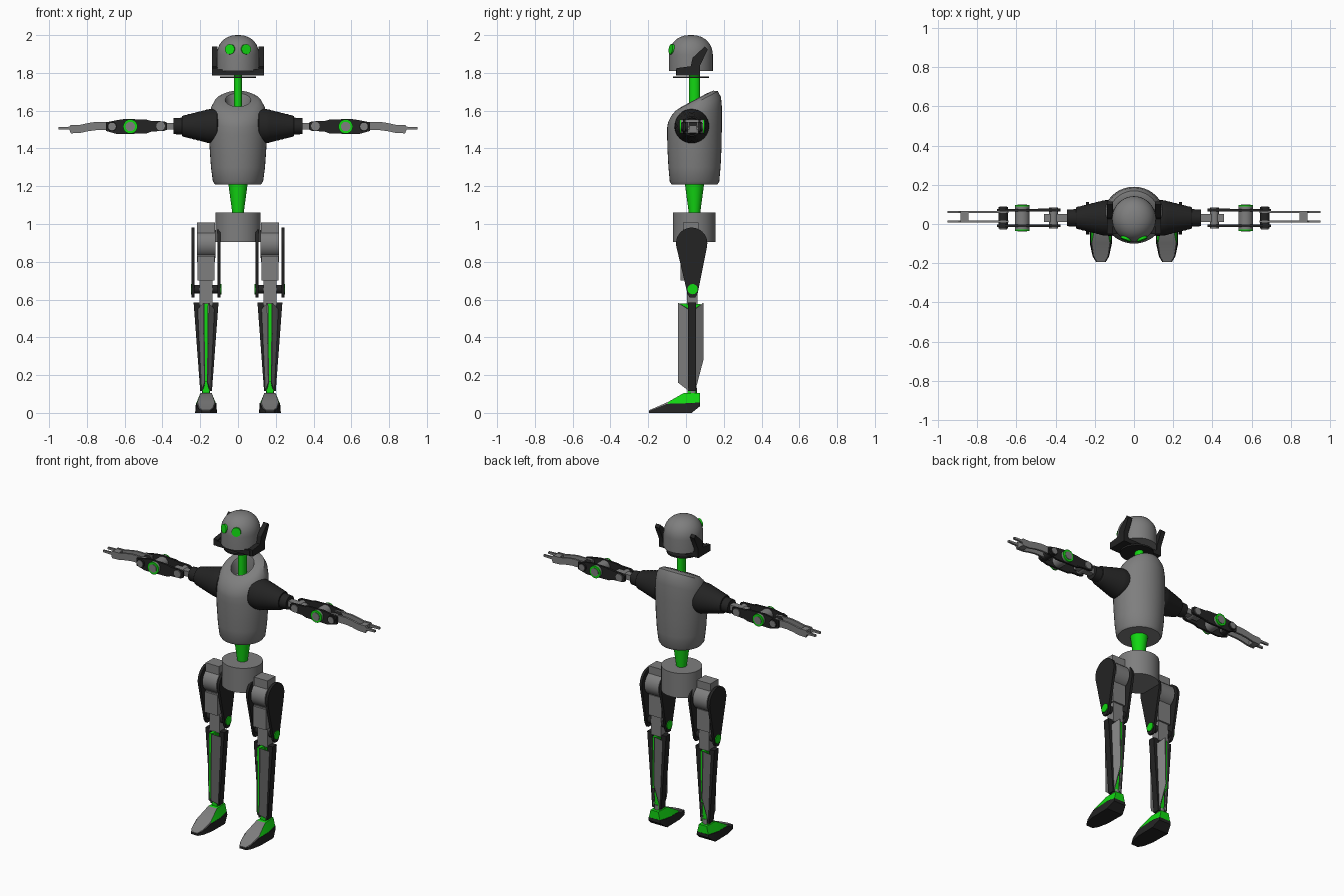
import bpy, bmesh, math
from mathutils import Vector

if "Cube" in bpy.data.objects:
    bpy.data.objects.remove(bpy.data.objects["Cube"])


def material(name, rgb):
    m = bpy.data.materials.new(name)
    m.diffuse_color = (*rgb, 1)
    m.use_nodes = True
    m.node_tree.nodes["Principled BSDF"].inputs["Base Color"].default_value = m.diffuse_color
    return m


GRAY = material("metal gray", (0.21, 0.21, 0.21))
BLACK = material("dark rubber", (0.017, 0.017, 0.017))
GREEN = material("bright green", (0.006, 0.68, 0.006))


def loft(name, rings, mats, mirror=False, rule=None):
    """Skin a list of equal rings, cap both ends, optionally mirror across x."""
    bm = bmesh.new()
    rows = [[bm.verts.new(p) for p in r] for r in rings]
    n = len(rows[0])
    for a, b in zip(rows, rows[1:]):
        for i in range(n):
            bm.faces.new((a[i], a[(i + 1) % n], b[(i + 1) % n], b[i]))
    bm.faces.new(rows[0][::-1])
    bm.faces.new(rows[-1])
    bmesh.ops.recalc_face_normals(bm, faces=bm.faces)
    bm.normal_update()
    if rule:
        for f in bm.faces:
            f.material_index = rule(f.calc_center_median(), f.normal)
    me = bpy.data.meshes.new(name)
    bm.to_mesh(me)
    bm.free()
    for m in mats if isinstance(mats, list) else [mats]:
        me.materials.append(m)
    me.shade_smooth()
    me.set_sharp_from_angle(angle=math.radians(32))
    ob = bpy.data.objects.new(name, me)
    bpy.context.collection.objects.link(ob)
    if mirror:
        ob.modifiers.new("mirror", 'MIRROR').use_axis[0] = True
    return ob


def ellipse(cx, cy, z, rx, ry, tilt=0.0, n=40):
    pts = []
    for i in range(n):
        a = 2 * math.pi * i / n
        y = ry * math.sin(a)
        pts.append((cx + rx * math.cos(a), cy + y, z + tilt * y))
    return pts


def prism(name, axis, profile, a, b, mat, mirror=False):
    """Extrude a 2D profile along x (profile y,z) or y (profile x,z)."""
    put = (lambda t, p: (t, p[0], p[1])) if axis == 'x' else (lambda t, p: (p[0], t, p[1]))
    return loft(name, [[put(t, p) for p in profile] for t in (a, b)], mat, mirror)


def circle(u, v, r, n=28):
    return [(u + r * math.cos(2 * math.pi * i / n), v + r * math.sin(2 * math.pi * i / n)) for i in range(n)]


def box(name, x, y, z, mat, mirror=False):
    return prism(name, 'x', [(y[0], z[0]), (y[1], z[0]), (y[1], z[1]), (y[0], z[1])], x[0], x[1], mat, mirror)


# Head: straight sides with a rounded crown
HY = 0.026
head = [ellipse(0, HY, 1.81, 0.112, 0.116), ellipse(0, HY, 1.895, 0.112, 0.116)]
for i in range(1, 9):
    a = math.radians(i * 10.8)
    head.append(ellipse(0, HY, 1.895 + 0.105 * math.sin(a), 0.112 * math.cos(a) ** 0.85, 0.116 * math.cos(a) ** 0.85))
loft("head", head, GRAY)

# Eyes: discs set into the face
d = Vector((0.37, -0.92, 0.12)).normalized()
u = d.cross(Vector((0, 0, 1))).normalized()
v = u.cross(d)
eye = []
for off in (-0.02, 0.003):
    c = Vector((0.043, -0.079, 1.925)) + d * off
    eye.append([c + 0.027 * (u * math.cos(t * math.pi / 12) + v * math.sin(t * math.pi / 12)) for t in range(24)])
loft("eye", eye, GREEN, True)

# Jaw, ear fins and collar disc
box("jaw", (-0.118, 0.118), (-0.052, 0.075), (1.785, 1.818), BLACK)
prism("ear_fin", 'x', [(-0.05, 1.785), (0.075, 1.785), (0.075, 1.84), (0.115, 1.925), (0.10, 1.94),
                       (0.035, 1.88), (0.025, 1.835), (-0.05, 1.825)], 0.108, 0.138, BLACK, True)
loft("collar", [ellipse(0, HY, z, 0.096, 0.096) for z in (1.772, 1.782)], BLACK)

# Spine: neck and tapered waist
loft("neck", [ellipse(0, 0.045, z, 0.022, 0.029) for z in (1.58, 1.80)], GREEN)
loft("waist", [ellipse(0, 0.045, 1.05, 0.029, 0.029), ellipse(0, 0.045, 1.22, 0.052, 0.052)], GREEN)

# Torso shell with slanted top and neck well
torso = [(1.21, .122, .122, 0), (1.225, .133, .131, 0), (1.30, .143, .138, 0), (1.40, .15, .143, .04),
         (1.50, .154, .145, .2), (1.565, .152, .145, .38), (1.605, .145, .14, .48), (1.637, .128, .124, .53),
         (1.653, .105, .10, .53), (1.657, .068, .066, .53), (1.645, .064, .062, .53), (1.57, .06, .058, .4)]
loft("torso", [ellipse(0, 0.045, z, rx, ry, t) for z, rx, ry, t in torso], GRAY)

# Pelvis drum
loft("pelvis", [ellipse(0, 0.043, z, 0.12, 0.113) for z in (0.905, 1.06)], GRAY)

# Thigh: block, round drum, lower box, framed by teardrop plates
LX = 0.169
box("thigh_block", (LX - .047, LX + .047), (-0.015, 0.065), (0.80, 1.007), GRAY, True)
prism("thigh_drum", 'x', circle(0.03, 0.895, 0.074), LX - .049, LX + .049, GRAY, True)
box("thigh_lower", (LX - .045, LX + .045), (-0.028, 0.07), (0.70, 0.83), GRAY, True)
box("knee_stub", (LX - .035, LX + .035), (0.005, 0.06), (0.575, 0.71), GRAY, True)
tear = [(0.03 + 0.083 * math.cos(math.radians(a)), 0.898 + 0.083 * math.sin(math.radians(a)))
        for a in range(-12, 193, 12)]
tear += [(0.008, 0.63), (0.02, 0.61), (0.048, 0.61), (0.061, 0.63)]
for name, x in (("thigh_plate_inner", LX - .068), ("thigh_plate_outer", LX + .068)):
    prism(name, 'x', tear, x - .008, x + .008, BLACK, True)
prism("knee_axle", 'x', circle(0.035, 0.655, 0.023), LX - .074, LX + .074, BLACK, True)
for name, s in (("knee_cap_inner", -1), ("knee_cap_outer", 1)):
    prism(name, 'x', circle(0.035, 0.655, 0.027), LX + s * .07, LX + s * .081, GREEN, True)

# Shin: green core, four angled panels and two dark side rails
loft("shin_core", [[(LX + w * sx, y, z) for sx, y, z in ((-1, -.034, z0), (1, -.034, z0), (1, .08, z1), (-1, .08, z1))]
                   for w, z0, z1 in ((.009, .165, .25), (.011, .58, .575))], GREEN, True)
box("shin_centre", (LX - .018, LX + .018), (0.008, 0.052), (0.10, 0.57), GREEN, True)
for side, s in (("inner", -1), ("outer", 1)):
    for end, plan, low, high in (
            ("front", ((.044, .01), (.015, -.042), (.009, -.042), (.03, .014)),
             (.12, .16, .16, .12), (.55, .583, .583, .55)),
            ("back", ((.044, .05), (.015, .092), (.009, .092), (.03, .046)),
             (.12, .28, .28, .12), (.55, .583, .583, .55))):
        rings = [[(LX + s * k * x, y, z) for (x, y), z in zip(plan, zs)] for k, zs in ((.55, low), (1, high))]
        loft(f"shin_panel_{end}_{side}", rings, GRAY, True)
    rail = [[(LX + s * x, y, z) for x, y in ((a, .01), (b, .01), (b, .052), (a, .052))]
            for a, b, z in ((.008, .031, .115), (.03, .066, .585))]
    loft(f"shin_rail_{side}", rail, BLACK, True)

# Foot: dark sole with a gray instep and green ankle
sole = [(-.195, .024, 0, .012), (-.165, .042, 0, .022), (-.10, .056, 0, .048), (.03, .058, 0, .052), (.075, .042, .036, .056)]
loft("sole", [[(LX - w, y, a), (LX + w, y, a), (LX + w * .93, y, b), (LX - w * .93, y, b)]
              for y, w, a, b in sole], BLACK, True)
upper = [(-.194, .021, .010, .019, .015), (-.165, .038, .018, .036, .027), (-.095, .051, .046, .046, .058),
         (-.012, .053, .048, .03, .105), (.074, .04, .05, .027, .105)]
loft("foot_upper", [[(LX - w, y, a), (LX + w, y, a), (LX + t, y, b), (LX - t, y, b)]
                    for y, w, a, t, b in upper], [GRAY, GREEN], True,
     lambda c, n: 0 if c.y < -0.02 and n.z > 0.4 or c.y < -0.1 else 1)
loft("ankle", [ellipse(LX, 0.035, z, .022, .022, n=16) for z in (.10, .135)], GRAY, True)

# Shoulder: ribbed cone ending in a sleeve
AY, AZ = 0.031, 1.518
cone = [(.09, .075), (.11, .092), (.15, .09)]
for i in range(6):
    x, r = .15 + i * .024, .09 - i * .006
    cone += [(x + .018, r - .003), (x + .024, r - .006)]
cone += [(.296, .052), (.297, .045), (.342, .042)]
loft("shoulder", [[(x, AY + p, AZ + q) for p, q in circle(0, 0, r, 32)] for x, r in cone], BLACK, True)

# Elbow link
box("elbow_bar", (.335, .46), (AY - .02, AY + .02), (AZ - .017, AZ + .017), GRAY, True)
for name, s in (("front", -1), ("back", 1)):
    y = AY + s * .04
    link = [(.375, 1.50), (.39, 1.493), (.49, 1.488), (.49, 1.548), (.39, 1.543), (.375, 1.535)]
    prism("elbow_plate_" + name, 'y', link, y - .007, y + .007, BLACK, True)
    # Forearm side plates
    arm = [(.43, 1.50), (.485, 1.479), (.64, 1.476), (.70, 1.493), (.70, 1.538), (.64, 1.55), (.60, 1.556),
           (.485, 1.553), (.43, 1.535)]
    prism("forearm_plate_" + name, 'y', arm, y - .006, y + .006, BLACK, True)
    # Green ring with a gray hub on the forearm wheel
    prism("ring_" + name, 'y', circle(.57, AZ - .002, .038), AY + s * .058, AY + s * .066, GREEN, True)
    prism("hub_" + name, 'y', circle(.57, AZ - .002, .025), AY + s * .06, AY + s * .069, GRAY, True)
    # Hand side bars with thin fingertips
    y = AY + s * .024 + .006
    bar = [(.64, 1.497), (.75, 1.497), (.79, 1.492), (.835, 1.482), (.885, 1.48), (.892, 1.499), (.95, 1.501),
           (.95, 1.513), (.892, 1.515), (.885, 1.525), (.835, 1.525), (.79, 1.535), (.75, 1.541), (.64, 1.541)]
    prism("hand_bar_" + name, 'y', bar, y - .006, y + .006, GRAY, True)

# Cross pins of the forearm and the hand
prism("elbow_pin", 'y', circle(.41, AZ, .023), AY - .053, AY + .053, GRAY, True)
prism("forearm_wheel", 'y', circle(.57, AZ - .002, .037), AY - .06, AY + .06, GRAY, True)
prism("wrist_sleeve", 'y', circle(.667, AZ - .002, .025), AY - .055, AY + .055, BLACK, True)
prism("wrist_pin", 'y', circle(.667, AZ - .002, .02), AY - .058, AY + .058, GRAY, True)
box("hand_block", (.845, .885), (AY - .02, AY + .03), (1.483, 1.522), GRAY, True)
